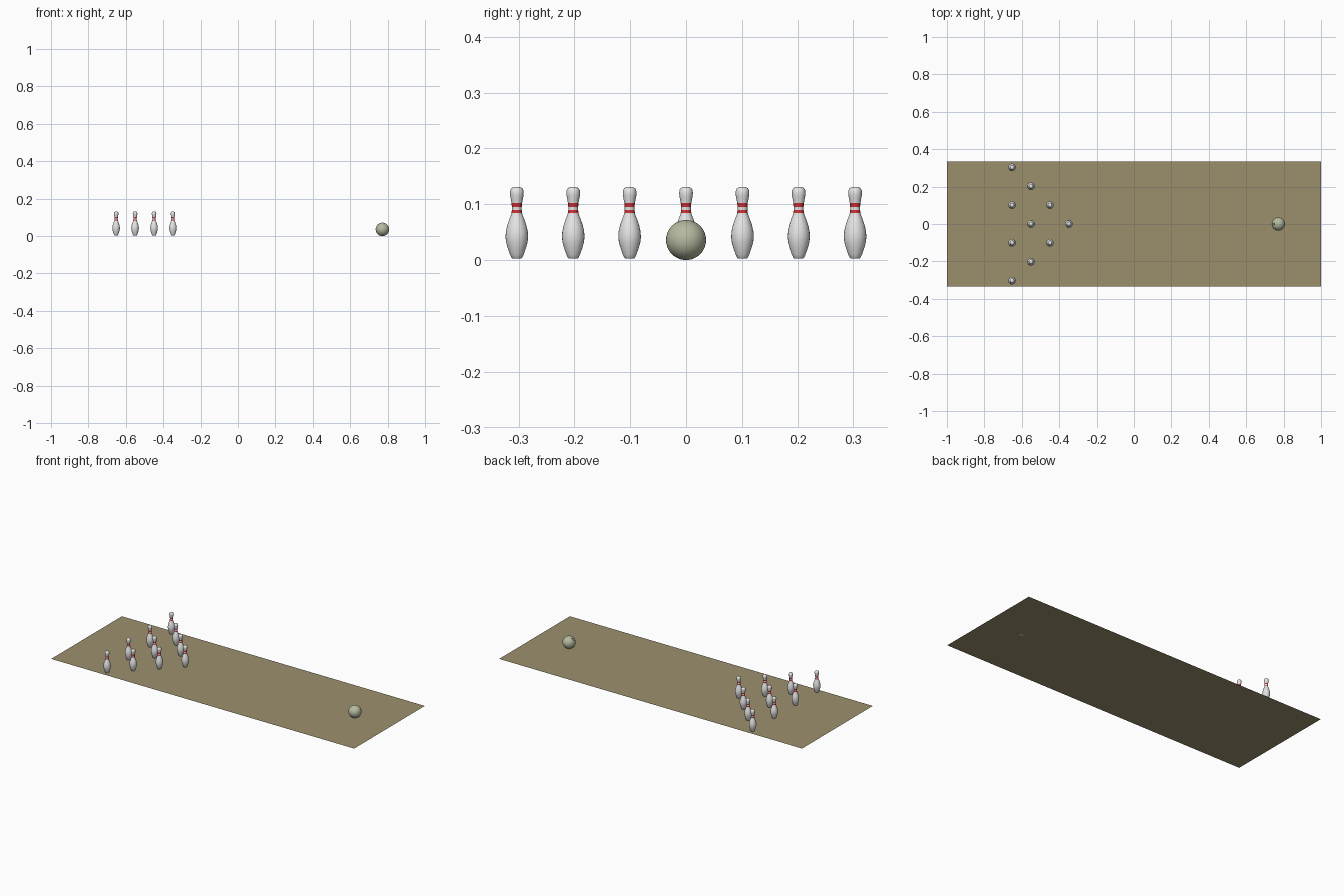
import bpy, bmesh, math
from mathutils import Vector

if "Cube" in bpy.data.objects:
    bpy.data.objects.remove(bpy.data.objects["Cube"])


def material(name, rgb):
    m = bpy.data.materials.new(name)
    m.diffuse_color = (*rgb, 1)
    m.use_nodes = True
    m.node_tree.nodes["Principled BSDF"].inputs["Base Color"].default_value = m.diffuse_color
    return m


WOOD = material("lane_wood", (0.33, 0.28, 0.155))
WHITE = material("pin_white", (0.78, 0.78, 0.78))
RED = material("stripe_red", (0.62, 0.03, 0.035))
BALL = material("ball_green_grey", (0.47, 0.49, 0.35))

LANE_Z = 0.0024
PIN_Z = 0.003


def finish(bm, name, mats):
    mesh = bpy.data.meshes.new(name)
    bm.to_mesh(mesh)
    bm.free()
    for m in mats:
        mesh.materials.append(m)
    ob = bpy.data.objects.new(name, mesh)
    bpy.context.collection.objects.link(ob)
    return ob


def smooth(ob, angle=40):
    bpy.ops.object.select_all(action='DESELECT')
    ob.select_set(True)
    bpy.context.view_layer.objects.active = ob
    bpy.ops.object.shade_smooth_by_angle(angle=math.radians(angle))


# Lane: a single thin sheet
bm = bmesh.new()
bm.faces.new([bm.verts.new((x, y, LANE_Z)) for x, y in
              ((-1, -0.333), (1, -0.333), (1, 0.333), (-1, 0.333))])
finish(bm, "lane", [WOOD])

# Pin outline (radius, height above lane); rings sit on the stripe borders
PROFILE = [(0.0085, 0), (0.0095, 0.001), (0.0125, 0.0075), (0.0165, 0.019),
           (0.0192, 0.029), (0.0202, 0.038), (0.0196, 0.048),
           (0.0172, 0.059), (0.0133, 0.0705), (0.0104, 0.0775),
           (0.0096, 0.081), (0.0088, 0.0865), (0.0088, 0.092),
           (0.0095, 0.099), (0.0107, 0.106), (0.0119, 0.112),
           (0.0123, 0.117), (0.0117, 0.122), (0.0096, 0.1258),
           (0.0055, 0.1277)]
STRIPES = [(0.081, 0.0865), (0.092, 0.099)]
SIDES = 24


def pin_mesh():
    bm = bmesh.new()
    rings = []
    for r, z in PROFILE:
        rings.append([bm.verts.new((r * math.cos(a), r * math.sin(a), z))
                      for a in (2 * math.pi * i / SIDES for i in range(SIDES))])
    for lo, hi in zip(rings, rings[1:]):
        for i in range(SIDES):
            j = (i + 1) % SIDES
            bm.faces.new((lo[i], lo[j], hi[j], hi[i]))
    bm.faces.new(rings[0][::-1])
    tip = bm.verts.new((0, 0, 0.1282))
    for i in range(SIDES):
        bm.faces.new((rings[-1][i], rings[-1][(i + 1) % SIDES], tip))
    # red neck stripes by height
    for f in bm.faces:
        z = f.calc_center_median().z
        f.material_index = int(any(a < z < b for a, b in STRIPES))
    return bm


# Ten pins in a triangle sharing one mesh
first = finish(pin_mesh(), "pin_1", [WHITE, RED])
smooth(first)
number = 1
for row in range(4):
    for k in range(row + 1):
        pin = first
        if number > 1:
            pin = bpy.data.objects.new(f"pin_{number}", first.data)
            bpy.context.collection.objects.link(pin)
        pin.location = (-0.348 - 0.1013 * row, (k - row / 2) * 0.202, PIN_Z)
        number += 1

# Ball
R = 0.0358
center = Vector((0.772, 0, R))
bm = bmesh.new()
bmesh.ops.create_uvsphere(bm, u_segments=40, v_segments=20, radius=R)
ball = finish(bm, "ball", [BALL])
ball.location = center

# Finger holes facing the pins, cut into the ball
bm = bmesh.new()
for az, el in ((-9, 50), (9, 50), (0, 33)):
    a, e = math.radians(180 + az), math.radians(el)
    d = Vector((math.cos(a) * math.cos(e), math.sin(a) * math.cos(e), math.sin(e)))
    mat = d.to_track_quat('Z', 'Y').to_matrix().to_4x4()
    mat.translation = d * R
    bmesh.ops.create_cone(bm, cap_ends=True, segments=14, radius1=0.0026,
                          radius2=0.0026, depth=0.024, matrix=mat)
cutter = finish(bm, "finger_hole_cutter", [BALL])
cutter.location = center
cutter.hide_render = True
cut = ball.modifiers.new("finger_holes", 'BOOLEAN')
cut.operation = 'DIFFERENCE'
cut.solver = 'EXACT'
cut.object = cutter
bpy.context.view_layer.update()
bpy.ops.object.select_all(action='DESELECT')
ball.select_set(True)
bpy.context.view_layer.objects.active = ball
bpy.ops.object.modifier_apply(modifier=cut.name)
bpy.data.objects.remove(cutter)
smooth(ball)
